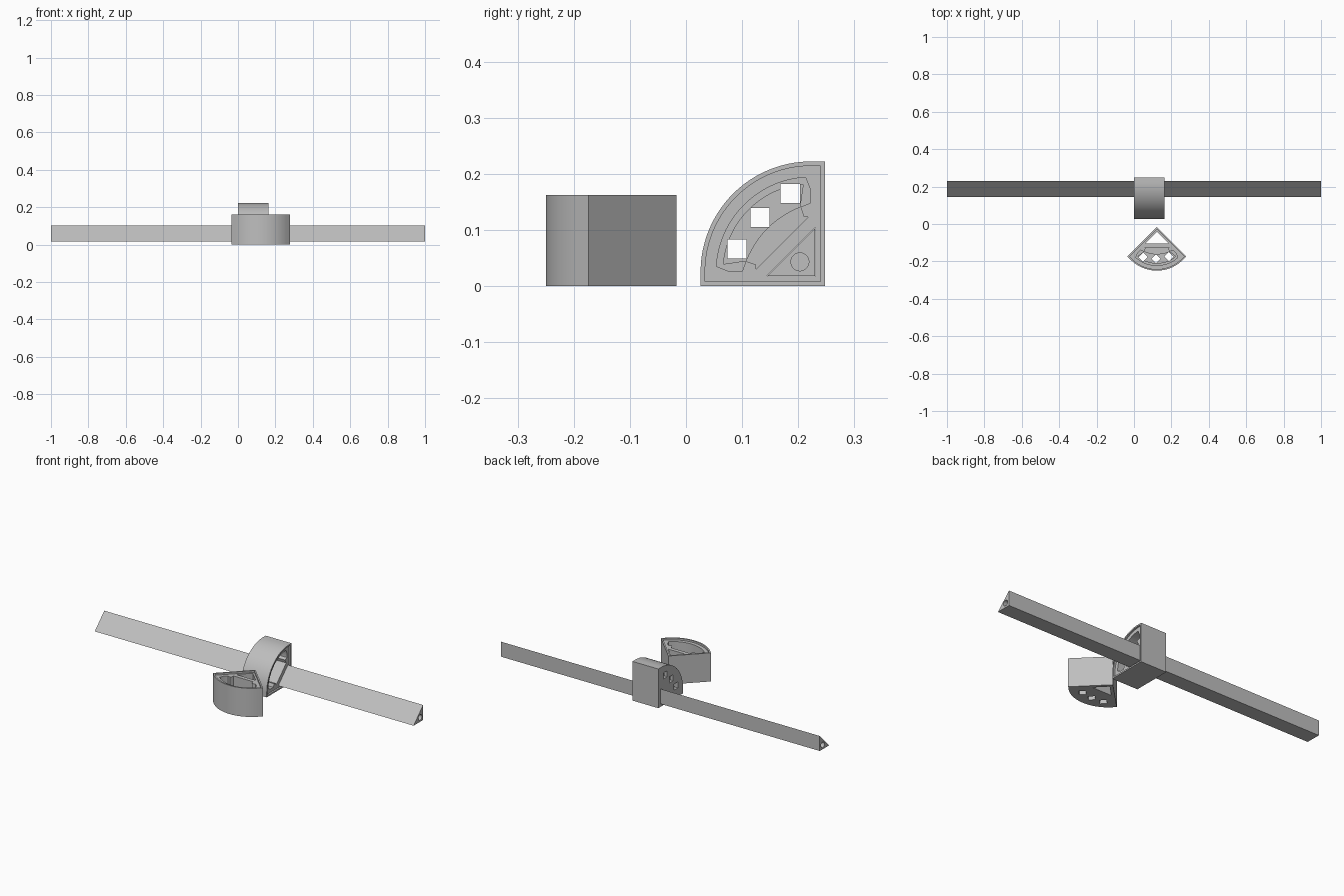
import bpy, bmesh, math
from mathutils import Matrix, Vector

if "Cube" in bpy.data.objects:
    bpy.data.objects.remove(bpy.data.objects["Cube"])

grey = bpy.data.materials.new("light grey")
grey.diffuse_color = (0.52, 0.52, 0.52, 1)
grey.use_nodes = True
grey.node_tree.nodes["Principled BSDF"].inputs["Base Color"].default_value = grey.diffuse_color

LEG, DEPTH, CEN = 0.222, 0.162, 0.025   # bracket leg, thickness, arc centre offset


def prism(name, pts, w0, w1):
    """Extrude a 2D outline from w0 to w1."""
    bm = bmesh.new()
    face = bm.faces.new([bm.verts.new((u, v, w0)) for u, v in pts])
    new = bmesh.ops.extrude_face_region(bm, geom=[face])["geom"]
    bmesh.ops.translate(bm, vec=(0, 0, w1 - w0),
                        verts=[g for g in new if isinstance(g, bmesh.types.BMVert)])
    bmesh.ops.recalc_face_normals(bm, faces=bm.faces)
    me = bpy.data.meshes.new(name)
    bm.to_mesh(me)
    bm.free()
    me.materials.append(grey)
    ob = bpy.data.objects.new(name, me)
    bpy.context.collection.objects.link(ob)
    return ob


def carve(ob, cutters):
    """Subtract the cutters and remove them."""
    for c in cutters:
        m = ob.modifiers.new("cut", 'BOOLEAN')
        m.operation, m.solver, m.object = 'DIFFERENCE', 'EXACT', c
    bpy.context.view_layer.update()
    deps = bpy.context.evaluated_depsgraph_get()
    me = bpy.data.meshes.new_from_object(ob.evaluated_get(deps))
    ob.modifiers.clear()
    ob.data = me
    for c in cutters:
        bpy.data.objects.remove(c)
    me.polygons.foreach_set("use_smooth", [True] * len(me.polygons))
    me.set_sharp_from_angle(angle=math.radians(25))


def place(ob, u, v, w, origin):
    m = Matrix((u, v, w)).transposed().to_4x4()
    m.translation = origin
    ob.matrix_world = m


def arc(r, a0, a1, n=40, c=CEN):
    return [(c + r * math.cos(a0 + (a1 - a0) * i / n),
             c + r * math.sin(a0 + (a1 - a0) * i / n)) for i in range(n + 1)]


def sector(inset):
    r = LEG - CEN - inset
    return [(inset, inset), (LEG - inset, inset)] + arc(r, 0, math.pi / 2) + [(inset, LEG - inset)]


def circle(cu, cv, r, n=32):
    return [(cu + r * math.cos(math.tau * i / n), cv + r * math.sin(math.tau * i / n))
            for i in range(n)]


def triangle(o, leg, g=0.0):
    return [(o - g, o - g), (o + leg + 2.4 * g, o - g), (o - g, o + leg + 2.4 * g)]


def bracket(name):
    body = prism(name, sector(0), 0, DEPTH)
    # notched ends of the curved pocket, mirrored across the diagonal
    notch = [(.026, .171), (.026, .148), (.044, .141), (.038, .123), (.030, .123)]
    outer = arc(.169, .06, math.pi / 2 - .06) + notch + [(v, u) for u, v in reversed(notch)]
    # deeper pocket, bulging inner edge
    bulge = []
    for i in range(13):
        t = i / 12
        k = .010 * 4 * t * (1 - t)
        bulge.append((.045 + .096 * t + k, .141 - .096 * t + k))
    inner = arc(.157, .09, math.pi / 2 - .09) + bulge
    cuts = [prism("lip_cut", sector(.008), DEPTH - .01, DEPTH + .05),
            prism("pocket_cut", outer, .05, DEPTH + .04),
            prism("deep_cut", inner, .02, DEPTH + .03),
            prism("bar_cut", triangle(.018, .085, .0006), -.05, DEPTH + .06)]
    # square windows through the floor
    h = .0172
    for cu, cv in ((.165, .062), (.122, .116), (.066, .157)):
        cuts.append(prism("window_cut", [(cu - h, cv - h), (cu + h, cv - h),
                                         (cu + h, cv + h), (cu - h, cv + h)], -.04, DEPTH + .02))
    # remove outline points that coincide
    bm = bmesh.new()
    bm.from_mesh(body.data)
    bmesh.ops.remove_doubles(bm, verts=bm.verts, dist=1e-5)
    bm.to_mesh(body.data)
    bm.free()
    for c in cuts:
        bm = bmesh.new()
        bm.from_mesh(c.data)
        bmesh.ops.remove_doubles(bm, verts=bm.verts, dist=1e-5)
        bm.to_mesh(c.data)
        bm.free()
    carve(body, cuts)
    return body


# long triangular bar with a blind hole in each end
bar = prism("triangular_bar", triangle(.018, .085), 0, 2)
carve(bar, [prism("end_hole", circle(.043, .045, .016), -.05, .06),
            prism("end_hole", circle(.043, .045, .016), 1.94, 2.05)])

X, Y, Z = Vector((1, 0, 0)), Vector((0, 1, 0)), Vector((0, 0, 1))
place(bar, Z, -Y, X, (-1, .248, 0))

# bracket mounted on the bar
place(bracket("mounted_bracket"), Z, -Y, X, (0, .248, 0))

# loose bracket lying on its back
place(bracket("loose_bracket"), (-X - Y).normalized(), (X - Y).normalized(), Z, (.122, -.017, 0))
